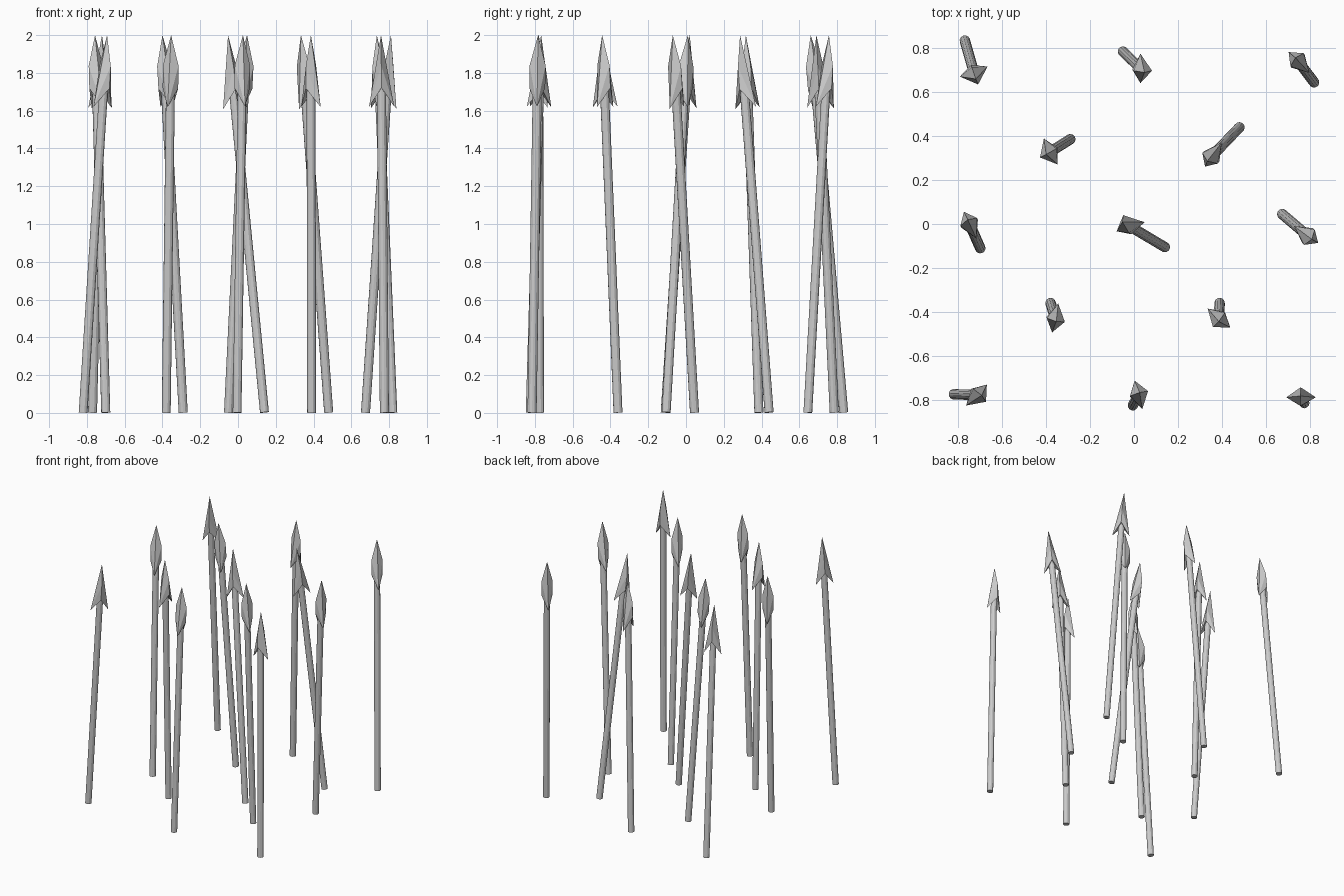
import bpy, math
from mathutils import Vector, Matrix

if "Cube" in bpy.data.objects:
    bpy.data.objects.remove(bpy.data.objects["Cube"])

# foot x, foot y, tip x, tip y, blade roll in degrees
SPEARS = [
    (-.77, .835, -.72, .66, 20), (-.05, .785, .048, .69, 90), (.82, .645, .735, .757, -45),
    (-.29, .386, -.40, .317, -62), (.48, .44, .333, .286, 55),
    (-.70, -.11, -.757, .02, -65), (.14, -.105, -.053, .01, 18), (.675, .045, .81, -.07, -35),
    (-.38, -.36, -.354, -.444, 78), (.39, -.36, .386, -.444, -40),
    (-.82, -.775, -.693, -.78, 45), (-.005, -.825, .026, -.767, -75), (.775, -.815, .757, -.783, 0),
]
R = 0.024


def make(name, verts, faces, mat):
    mesh = bpy.data.meshes.new(name)
    mesh.from_pydata(verts, [], faces)
    mesh.validate()
    ob = bpy.data.objects.new(name, mesh)
    bpy.context.collection.objects.link(ob)
    ob.matrix_world = mat
    return ob


def shaft(mat, n=12, top=1.74):
    ring = [(R * math.cos(2 * math.pi * i / n), R * math.sin(2 * math.pi * i / n)) for i in range(n)]
    verts = [(x, y, 0) for x, y in ring] + [(x, y, top) for x, y in ring]
    faces = [(i, (i + 1) % n, n + (i + 1) % n, n + i) for i in range(n)]
    faces += [tuple(reversed(range(n))), tuple(range(n, 2 * n))]
    make("spear_shaft", verts, faces, mat)


def head(mat, length):
    # barbed blade with a thick central ridge
    w, t = 0.067, 0.042
    verts = [(0, 0, length), (w, 0, 1.62), (-w, 0, 1.62),
             (0, -t, 1.84), (0, t, 1.84), (0, -t, 1.72), (0, t, 1.72)]
    faces = [(0, 3, 1), (0, 2, 3), (0, 1, 4), (0, 4, 2),
             (3, 5, 1), (3, 2, 5), (4, 1, 6), (4, 6, 2),
             (1, 5, 6), (2, 6, 5)]
    make("spear_head", verts, faces, mat)


for fx, fy, tx, ty, roll in SPEARS:
    axis = Vector((tx - fx, ty - fy, 2.0))
    tilt = Vector((0, 0, 1)).rotation_difference(axis).to_matrix().to_4x4()
    lift = R * axis.xy.length / axis.length
    mat = (Matrix.Translation((fx, fy, lift)) @ tilt
           @ Matrix.Rotation(math.radians(roll), 4, 'Z'))
    shaft(mat)
    head(mat, axis.length - lift)
